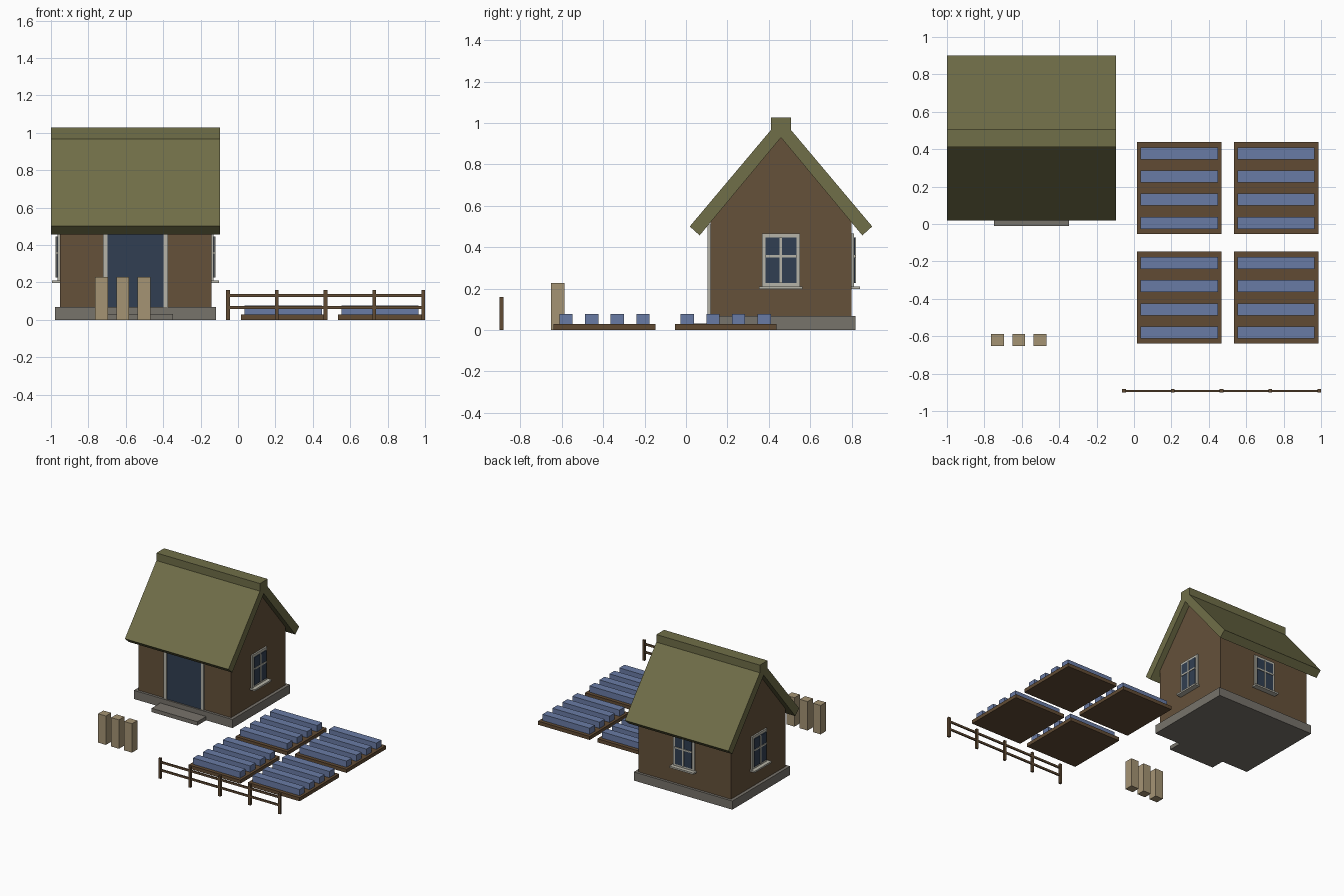
import bpy
import bmesh
from math import radians
from mathutils import Matrix, Vector

cube = bpy.data.objects.get("Cube")
if cube:
    bpy.data.objects.remove(cube, do_unlink=True)


def material(name, rgb):
    """Flat colour from 0-255 display values, stored as linear."""
    linear = [((c / 255 + 0.055) / 1.055) ** 2.4 for c in rgb]
    mat = bpy.data.materials.new(name)
    mat.use_nodes = True
    mat.diffuse_color = (*linear, 1)
    mat.node_tree.nodes["Principled BSDF"].inputs["Base Color"].default_value = (*linear, 1)
    return mat


THATCH = material("moss thatch", (112, 110, 72))
WALL = material("brown wall", (101, 81, 58))
WOOD = material("dark wood", (97, 75, 52))
STONE = material("grey stone", (119, 115, 107))
TRIM = material("pale trim", (182, 180, 168))
GLASS = material("slate blue", (49, 63, 82))
CROP = material("crop blue", (105, 123, 165))
POST = material("tan post", (165, 148, 116))


def finish(name, bm, mat, matrix=Matrix()):
    bmesh.ops.recalc_face_normals(bm, faces=bm.faces)
    mesh = bpy.data.meshes.new(name)
    bm.to_mesh(mesh)
    bm.free()
    mesh.materials.append(mat)
    obj = bpy.data.objects.new(name, mesh)
    obj.matrix_world = matrix
    bpy.context.collection.objects.link(obj)
    return obj


def boxes(name, mat, items, matrix=Matrix()):
    """One object made of boxes, each given as (x range, y range, z range)."""
    bm = bmesh.new()
    for ranges in items:
        size = [b - a for a, b in ranges]
        mid = Vector([(a + b) / 2 for a, b in ranges])
        bmesh.ops.create_cube(bm, size=1, matrix=Matrix.Translation(mid) @ Matrix.Diagonal((*size, 1)))
    return finish(name, bm, mat, matrix)


def around(centre, half):
    return (centre - half, centre + half)


def prism(name, mat, profile, half):
    """Extrude a y-z profile along x about the house centre."""
    bm = bmesh.new()
    face = bm.faces.new([bm.verts.new((-half, y, z)) for y, z in profile])
    out = bmesh.ops.extrude_face_region(bm, geom=[face])
    moved = [v for v in out["geom"] if isinstance(v, bmesh.types.BMVert)]
    bmesh.ops.translate(bm, verts=moved, vec=(2 * half, 0, 0))
    return finish(name, bm, mat, Matrix.Translation((HX, HY, 0)))


# House shell
HX, HY = -0.548, 0.459
WALL_X, WALL_Y = 0.405, 0.34
boxes("foundation", STONE, [(around(HX, 0.43), around(HY, 0.36), (0, 0.068))])
boxes("door_step", STONE, [(around(HX, 0.2), (-0.01, 0.1), (0, 0.03))])
prism("house_walls", WALL,
      [(-WALL_Y, 0.06), (WALL_Y, 0.06), (WALL_Y, 0.522), (0, 0.931), (-WALL_Y, 0.522)], WALL_X)

# Roof
prism("roof", THATCH,
      [(-0.441, 0.5), (0, 1.024), (0.441, 0.5), (0.393, 0.457), (0, 0.93), (-0.393, 0.457)], 0.452)
boxes("ridge_cap", THATCH, [(around(HX, 0.452), around(HY, 0.048), (0.96, 1.027))])

# Front door
front = HY - WALL_Y
boxes("door", GLASS, [(around(HX, 0.152), (front - 0.008, front + 0.01), (0.068, 0.5))])
frame = [(around(HX + side * 0.162, 0.012), (front - 0.015, front + 0.01), (0.068, 0.51)) for side in (-1, 1)]
frame.append((around(HX, 0.174), (front - 0.015, front + 0.01), (0.49, 0.51)))
boxes("door_frame", TRIM, frame)


# Windows, built facing -y and turned to each wall
def window(name, x, y, angle):
    place = Matrix.Translation((x, y, 0)) @ Matrix.Rotation(radians(angle), 4, "Z")
    boxes(name + "_casing", TRIM, [
        (around(0, 0.092), (-0.012, 0.01), (0.205, 0.467)),
        (around(0, 0.105), (-0.042, 0.01), (0.197, 0.21)),
        (around(0, 0.006), (-0.022, 0), (0.226, 0.446)),
        (around(0, 0.074), (-0.022, 0), around(0.357, 0.006)),
    ], place)
    boxes(name + "_glass", GLASS, [(around(0, 0.074), (-0.018, 0), (0.226, 0.446))], place)


window("left_window", HX + WALL_X, HY, 90)
window("right_window", HX - WALL_X, HY, -90)
window("back_window", HX, HY + WALL_Y, 180)

# Garden beds with crop rows
for bx, side in ((0.242, "right"), (0.76, "left")):
    for by, depth in ((-0.394, "front"), (0.192, "back")):
        boxes(f"{depth}_{side}_bed", WOOD, [(around(bx, 0.226), around(by, 0.246), (0, 0.028))])
        boxes(f"{depth}_{side}_crops", CROP,
              [(around(bx, 0.206), around(by + (i - 1.5) * 0.124, 0.032), (0.02, 0.077)) for i in range(4)])

# Fence
FY = -0.892
boxes("fence_posts", WOOD,
      [(around(-0.054 + i * 0.261, 0.01), around(FY, 0.009), (0, 0.16)) for i in range(5)])
boxes("fence_rails", WOOD,
      [((-0.054, 0.99), around(FY, 0.005), around(z, 0.008)) for z in (0.066, 0.129)])

# Free-standing posts
for i, name in enumerate(("right", "middle", "left")):
    boxes(name + "_yard_post", POST,
          [(around(-0.73 + i * 0.114, 0.034), around(-0.62, 0.033), (0, 0.228))])
